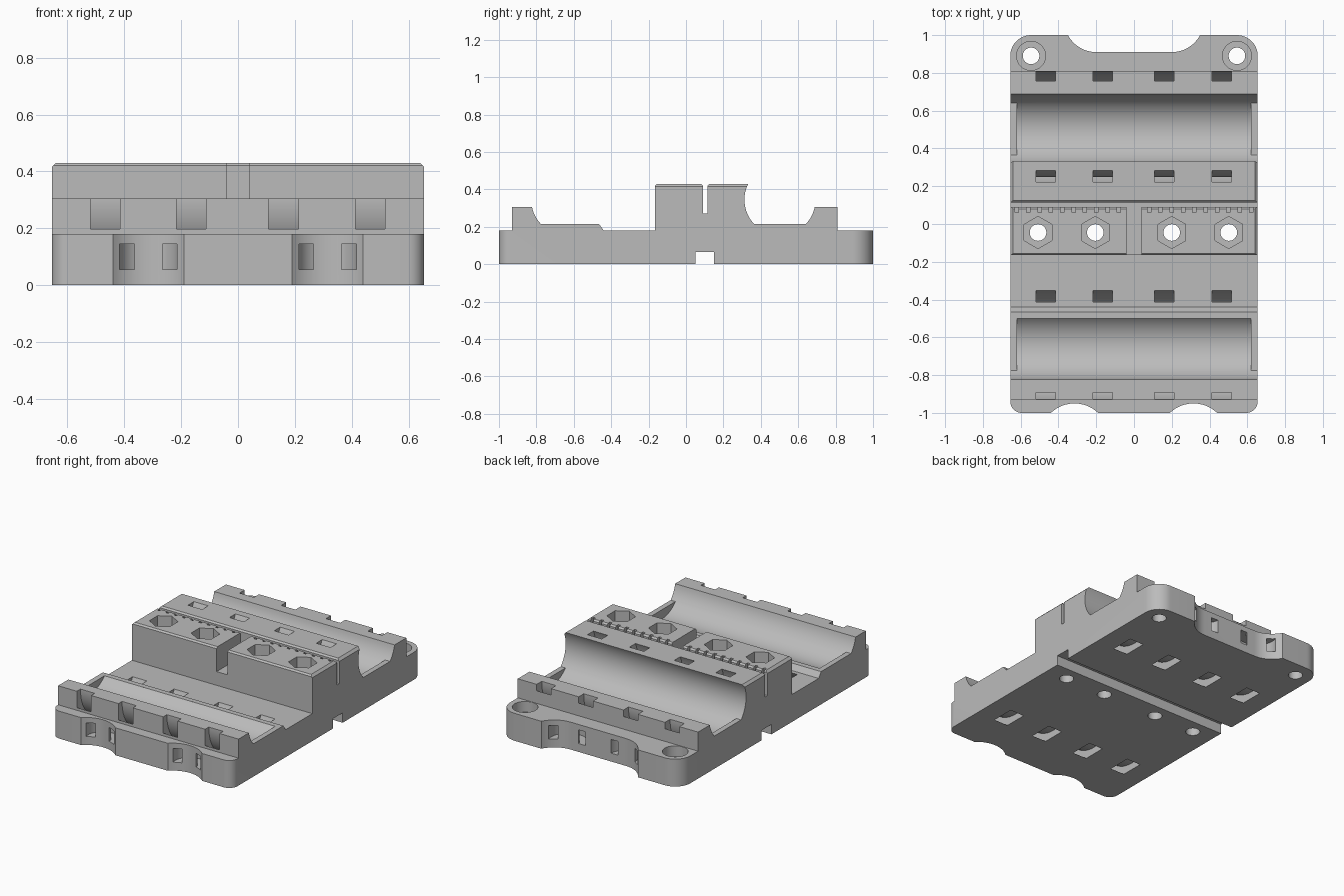
import bpy, bmesh, math
from mathutils import Vector

if "Cube" in bpy.data.objects:
    bpy.data.objects.remove(bpy.data.objects["Cube"], do_unlink=True)

grey = bpy.data.materials.new("plain grey")
grey.use_nodes = True
grey.diffuse_color = (0.5, 0.5, 0.5, 1)
grey.node_tree.nodes["Principled BSDF"].inputs["Base Color"].default_value = (0.5, 0.5, 0.5, 1)


def arc(cx, cy, r, start, end, n=16):
    """Points along a circular arc, angles in degrees."""
    angles = [math.radians(start + (end - start) * i / n) for i in range(n + 1)]
    return [(cx + r * math.cos(a), cy + r * math.sin(a)) for a in angles]


def band(cx, cy, inner, outer, start, end, n=40):
    """Open ring outline for a curved strap tunnel."""
    return arc(cx, cy, outer, start, end, n) + arc(cx, cy, inner, end, start, n)


def disc(cx, cy, r, n=32, turn=0):
    return arc(cx, cy, r, turn, turn + 360, n)[:-1]


def rect(a, b, c, d):
    return [(a, c), (b, c), (b, d), (a, d)]


def flip(points, side):
    return [(side * x, y) for x, y in points]


def solid(name, prisms):
    """One object from (outline, axis, low, high) prisms."""
    place = {"x": lambda u, v, w: (w, u, v),
             "y": lambda u, v, w: (u, w, v),
             "z": lambda u, v, w: (u, v, w)}
    bm = bmesh.new()
    for points, axis, low, high in prisms:
        put = place[axis]
        face = bm.faces.new([bm.verts.new(put(u, v, low)) for u, v in points])
        out = bmesh.ops.extrude_face_region(bm, geom=[face])
        moved = [g for g in out["geom"] if isinstance(g, bmesh.types.BMVert)]
        bmesh.ops.translate(bm, verts=moved, vec=Vector(put(0, 0, high - low)))
    bmesh.ops.recalc_face_normals(bm, faces=bm.faces)
    mesh = bpy.data.meshes.new(name)
    bm.to_mesh(mesh)
    bm.free()
    mesh.materials.append(grey)
    obj = bpy.data.objects.new(name, mesh)
    bpy.context.collection.objects.link(obj)
    return obj


def carve(target, name, prisms, operation="DIFFERENCE"):
    cutter = solid(name, prisms)
    cutter.hide_render = True
    mod = target.modifiers.new(name, "BOOLEAN")
    mod.operation, mod.solver, mod.object = operation, "EXACT", cutter
    bpy.context.view_layer.objects.active = target
    bpy.ops.object.modifier_apply(modifier=mod.name)
    bpy.data.objects.remove(cutter, do_unlink=True)


SIDES = (-1, 1)
W = 0.655                                # half width
FRONT, BACK, CRADLE_Z, CRADLE_R = -0.6375, 0.5025, 0.345, 0.19
STRAPS = (-0.467, -0.165, 0.16, 0.465)

# Side profile swept across the full width
profile = [(-1, 0), (-1, 0.18), (-0.93, 0.18), (-0.93, 0.305)]
profile += arc(FRONT, CRADLE_Z, CRADLE_R, 192.15, 223.2, 6)
profile += [(-0.465, 0.215), (-0.44, 0.18), (-0.165, 0.18), (-0.165, 0.42),
            (-0.155, 0.43), (0.08, 0.43), (0.09, 0.42), (0.09, 0.27),
            (0.115, 0.27), (0.115, 0.42), (0.125, 0.43)]
profile += arc(BACK, CRADLE_Z, CRADLE_R, 153.4, 223.2, 14)
profile += arc(BACK, CRADLE_Z, CRADLE_R, 316.8, 347.85, 6)
profile += [(0.81, 0.305), (0.81, 0.18), (1, 0.18), (1, 0),
            (0.15, 0), (0.15, 0.065), (0.05, 0.065), (0.05, 0)]
body = solid("clamp_body", [(profile, "x", -W, W)])

# Plan outline: rounded corners, two front scallops, one wide back recess
half = arc(0.315, -1.131, 0.181, 133.7, 46.3)
half += arc(W - 0.06, -0.94, 0.06, -90, 0, 8)
half += arc(W - 0.11, 0.89, 0.11, 0, 90, 12)
half += arc(0.2, 1.08, 0.17, -28, -90, 12)
outline = half + flip(half, -1)[::-1]
carve(body, "outline", [(outline, "z", -0.1, 0.6)], "INTERSECT")

# Round cradles between the end ribs
cradles = []
for y in (FRONT, BACK):
    cup = arc(y, CRADLE_Z, CRADLE_R, 223.2, 316.8, 24)
    cup += [(y + 0.12, 0.24), (y - 0.12, 0.24)]
    cradles.append((cup, "x", -0.62, 0.62))
carve(body, "cradles", cradles)

# End chamfers on the centre block
wedge = [(0.63, 0.44), (0.67, 0.44), (0.67, 0.4)]
carve(body, "end_chamfers", [(flip(wedge, s), "y", -0.3, 0.4) for s in SIDES])

# Strap tunnels curving below each cradle
for y in (FRONT, BACK):
    ring = band(y, 0.3, 0.255, 0.31, 140, 400)
    carve(body, "strap_tunnels", [(ring, "x", x - 0.052, x + 0.052) for x in STRAPS])

# Tie tunnels in the front scallops and the back recess
ties = []
for s in SIDES:
    for ring in (band(0.315, -0.955, 0.05, 0.105, -40, 220, 24),
                 band(0.21, 0.925, 0.07, 0.12, 150, 390, 24)):
        ties.append((flip(ring, s), "z", 0.055, 0.145))
carve(body, "tie_tunnels", ties)

# Centre gap and comb notches along the wire slot
cuts = [(rect(-0.04, 0.04, -0.2, 0.1), "z", 0.27, 0.5)]
for s in SIDES:
    for i in range(10):
        x = s * (0.08 + 0.06 * i)
        cuts.append((rect(x - 0.009, x + 0.009, 0.062, 0.1), "z", 0.28, 0.5))
carve(body, "comb", cuts)

# Bolt holes with hexagonal nut pockets, and counterbored corner holes
BOLTS = [(x, -0.045) for x in (-0.508, -0.205, 0.2, 0.502)]
CORNERS = [(s * 0.545, 0.89) for s in SIDES]
carve(body, "pockets",
      [(disc(x, y, 0.085, 6, 30), "z", 0.31, 0.5) for x, y in BOLTS]
      + [(disc(x, y, 0.077), "z", 0.11, 0.3) for x, y in CORNERS])
carve(body, "holes", [(disc(x, y, 0.044), "z", -0.1, 0.5) for x, y in BOLTS + CORNERS])

bpy.ops.object.select_all(action="DESELECT")
body.select_set(True)
bpy.context.view_layer.objects.active = body
bpy.ops.object.shade_smooth_by_angle(angle=math.radians(25))
